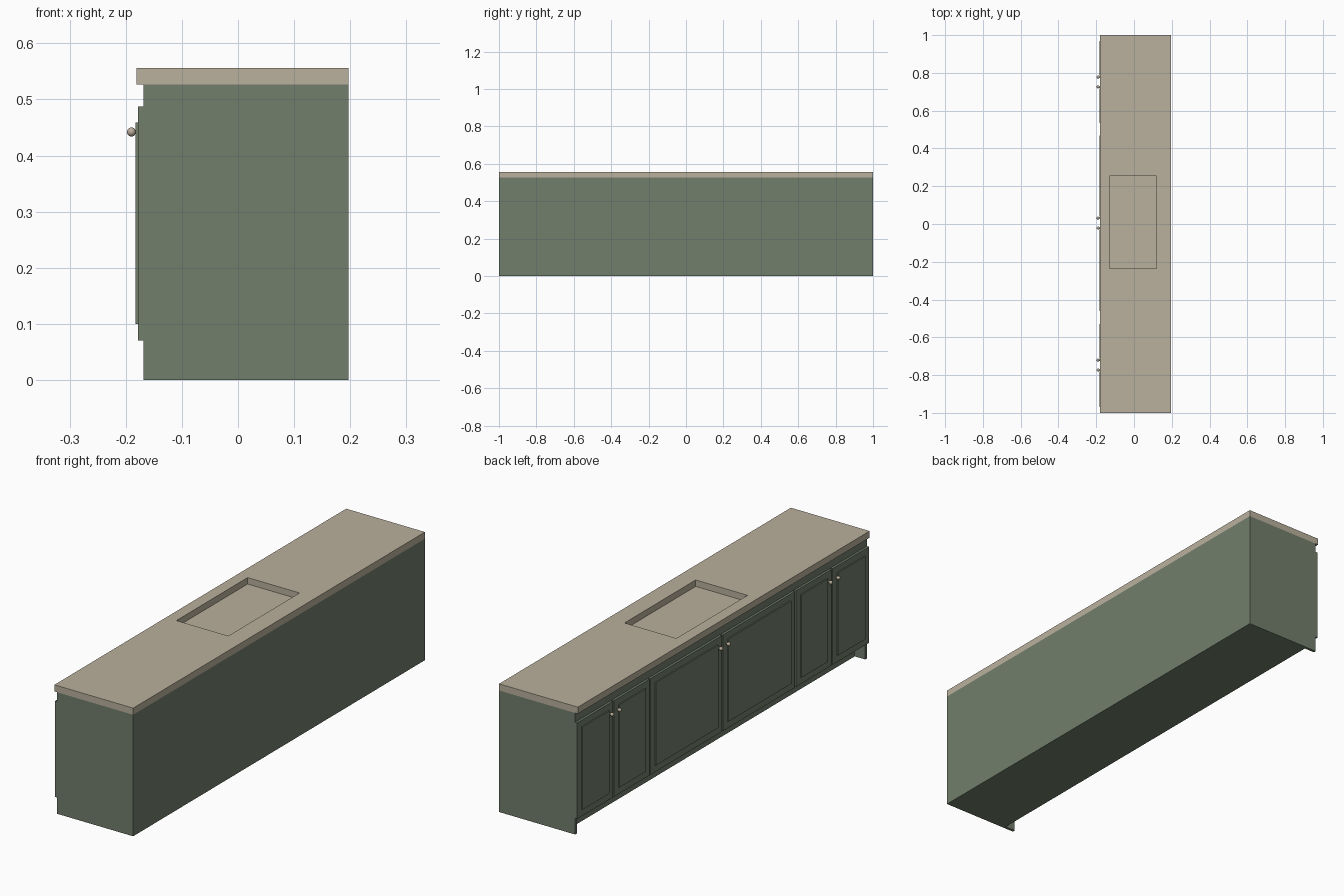
import bpy, bmesh
from mathutils import Matrix

if "Cube" in bpy.data.objects:
    bpy.data.objects.remove(bpy.data.objects["Cube"])


def material(name, rgb):
    m = bpy.data.materials.new(name)
    m.diffuse_color = (*rgb, 1)
    m.use_nodes = True
    m.node_tree.nodes["Principled BSDF"].inputs["Base Color"].default_value = m.diffuse_color
    return m


GREEN = material("sage green paint", (0.165, 0.21, 0.15))
STONE = material("beige stone", (0.49, 0.44, 0.34))
KNOB = material("warm metal", (0.50, 0.42, 0.33))


def finish(name, bm, mat):
    bmesh.ops.recalc_face_normals(bm, faces=bm.faces)
    me = bpy.data.meshes.new(name)
    bm.to_mesh(me)
    bm.free()
    me.materials.append(mat)
    ob = bpy.data.objects.new(name, me)
    bpy.context.collection.objects.link(ob)
    return ob


def prism(name, points, y0, y1, mat):
    """Extrude an x/z outline along y."""
    bm = bmesh.new()
    face = bm.faces.new([bm.verts.new((x, y0, z)) for x, z in points])
    ext = bmesh.ops.extrude_face_region(bm, geom=[face])
    verts = [v for v in ext["geom"] if isinstance(v, bmesh.types.BMVert)]
    bmesh.ops.translate(bm, verts=verts, vec=(0, y1 - y0, 0))
    return finish(name, bm, mat)


def box(name, x0, x1, y0, y1, z0, z1, mat):
    return prism(name, [(x0, z0), (x1, z0), (x1, z1), (x0, z1)], y0, y1, mat)


BACK, FACE, DOOR, PANEL = 0.197, -0.168, -0.178, -0.183
TOE_H, TOE_X, SIDE = 0.07, -0.118, 0.012
TOP, UNDER = 0.556, 0.527

# Cabinet body with a recessed toe kick, closed by full-depth side panels
prism("cabinet_body", [(TOE_X, 0), (BACK, 0), (BACK, UNDER), (FACE, UNDER),
                       (FACE, TOE_H), (TOE_X, TOE_H)], -1 + SIDE, 1 - SIDE, GREEN)
for label, y in (("near", -1), ("far", 1 - SIDE)):
    box("side_panel_" + label, FACE, BACK, y, y + SIDE, 0, UNDER, GREEN)

# Countertop with the sink basin sunk into its upper face
xs, ys = (-0.181, -0.131, 0.118, BACK), (-1, -0.235, 0.253, 1)
bm = bmesh.new()
grid = [[bm.verts.new((x, y, TOP)) for y in ys] for x in xs]
for i in range(3):
    for j in range(3):
        f = bm.faces.new((grid[i][j], grid[i + 1][j],
                          grid[i + 1][j + 1], grid[i][j + 1]))
        if i == j == 1:
            basin = f
rim = [e for e in bm.edges if e.is_boundary]
ext = bmesh.ops.extrude_edge_only(bm, edges=rim)
low = [g for g in ext["geom"] if isinstance(g, bmesh.types.BMVert)]
bmesh.ops.translate(bm, verts=low, vec=(0, 0, UNDER - TOP))
bmesh.ops.contextual_create(
    bm, geom=[g for g in ext["geom"] if isinstance(g, bmesh.types.BMEdge)])
ext = bmesh.ops.extrude_discrete_faces(bm, faces=[basin])
bmesh.ops.translate(bm, verts=ext["faces"][0].verts, vec=(0, 0, -0.028))
finish("countertop", bm, STONE)

# Doors with raised panels, arranged in three pairs
edges = (1.0, 0.752, 0.502, 0.005, -0.495, -0.747, -1.0)
GAP, FRAME = 0.004, 0.03
for i, (hi, lo) in enumerate(zip(edges, edges[1:])):
    y1 = hi - (GAP if i else 0)
    y0 = lo + (GAP if i < 5 else 0)
    box(f"door_{i + 1}", DOOR, FACE, y0, y1, TOE_H, 0.487, GREEN)
    box(f"door_panel_{i + 1}", PANEL, DOOR, y0 + FRAME, y1 - FRAME, 0.10, 0.459, GREEN)

    # Round knob on a short stem beside the meeting edge of each pair
    ky = lo + 0.026 if i % 2 == 0 else hi - 0.026
    bm = bmesh.new()
    bmesh.ops.create_uvsphere(bm, u_segments=16, v_segments=10, radius=0.008,
                              matrix=Matrix.Translation((-0.19, ky, 0.442)))
    bmesh.ops.create_cone(bm, cap_ends=True, segments=12, radius1=0.003, radius2=0.003,
                          depth=0.01, matrix=Matrix.Translation((-0.181, ky, 0.442))
                          @ Matrix.Rotation(1.5707963, 4, "Y"))
    knob = finish(f"knob_{i + 1}", bm, KNOB)
    for p in knob.data.polygons:
        p.use_smooth = len(p.vertices) < 5
